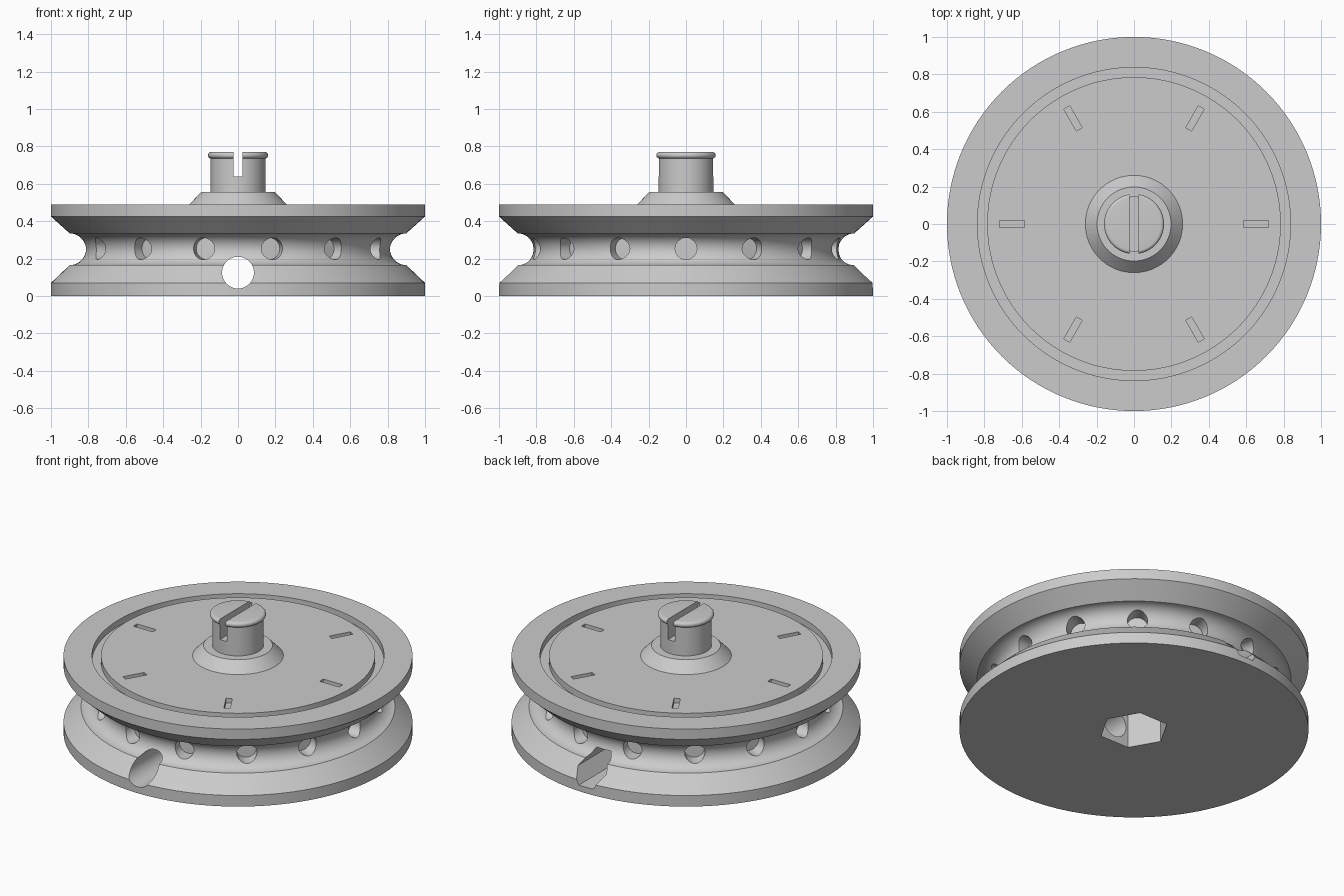
import bpy, bmesh
from math import pi, cos, sin, radians
from mathutils import Matrix, Vector

cube = bpy.data.objects.get("Cube")
if cube:
    bpy.data.objects.remove(cube)

grey = bpy.data.materials.new("plain_grey")
grey.use_nodes = True
grey.diffuse_color = (0.6, 0.6, 0.6, 1)
grey.node_tree.nodes["Principled BSDF"].inputs["Base Color"].default_value = (0.6, 0.6, 0.6, 1)


def finish(bm, name):
    """Turn a bmesh into a linked grey object."""
    bmesh.ops.recalc_face_normals(bm, faces=bm.faces)
    mesh = bpy.data.meshes.new(name)
    bm.to_mesh(mesh)
    bm.free()
    mesh.materials.append(grey)
    obj = bpy.data.objects.new(name, mesh)
    bpy.context.collection.objects.link(obj)
    return obj


def lathe(name, profile, steps):
    """Spin a profile of (radius, height) points about z."""
    bm = bmesh.new()
    verts = [bm.verts.new((r, 0, z)) for r, z in profile]
    edges = [bm.edges.new(pair) for pair in zip(verts, verts[1:])]
    bmesh.ops.spin(bm, geom=verts + edges, cent=(0, 0, 0), axis=(0, 0, 1),
                   angle=2 * pi, steps=steps)
    bmesh.ops.remove_doubles(bm, verts=bm.verts, dist=0.0002)
    return finish(bm, name)


def arc(r, z, radius, start, end, count):
    angles = [radians(start + (end - start) * i / count) for i in range(count + 1)]
    return [(r + radius * cos(a), z + radius * sin(a)) for a in angles]


def add_prism(bm, sides, radius, start, end):
    """Prism with the given number of sides between two points."""
    start, end = Vector(start), Vector(end)
    axis = end - start
    place = Matrix.Translation((start + end) / 2) @ axis.to_track_quat('Z', 'X').to_matrix().to_4x4()
    bmesh.ops.create_cone(bm, cap_ends=True, segments=sides, radius1=radius,
                          radius2=radius, depth=axis.length, matrix=place)


def add_box(bm, size, centre, turn=0):
    place = Matrix.Rotation(turn, 4, 'Z') @ Matrix.Translation(centre) @ Matrix.Diagonal((*size, 1))
    bmesh.ops.create_cube(bm, size=1, matrix=place)


def cut(obj, bm):
    """Subtract a bmesh from an object."""
    cutter = finish(bm, "cutter")
    cutter.hide_render = True
    mod = obj.modifiers.new("cut", 'BOOLEAN')
    mod.operation = 'DIFFERENCE'
    mod.solver = 'EXACT'
    mod.object = cutter
    bpy.context.view_layer.objects.active = obj
    bpy.ops.object.modifier_apply(modifier=mod.name)
    bpy.data.objects.remove(cutter)


# Grooved wheel with a ring channel in its top face
top = 0.49
wheel = lathe("wheel", [(0, 0), (1, 0), (1, 0.07)]
              + arc(0.9, 0.25, 0.085, 270, 90, 20)
              + [(1, 0.425), (1, top), (0.837, top), (0.837, top - 0.04),
                 (0.785, top - 0.04), (0.785, top), (0, top)], 128)

# Round sockets around the groove
bm = bmesh.new()
for i in range(14):
    d = Vector((cos(2 * pi * i / 14), sin(2 * pi * i / 14), 0))
    z = Vector((0, 0, 0.253))
    add_prism(bm, 32, 0.058, d * 0.75 + z, d + z)
cut(wheel, bm)

# Radial slots in the top face
bm = bmesh.new()
for i in range(6):
    add_box(bm, (0.135, 0.036, 0.08), (0.652, 0, top + 0.01), i * pi / 3)
cut(wheel, bm)

# Hexagonal pocket underneath
bm = bmesh.new()
add_prism(bm, 6, 0.2, (0, 0, -0.1), (0, 0, 0.25))
bmesh.ops.rotate(bm, verts=bm.verts, matrix=Matrix.Rotation(pi / 6, 3, 'Z'))
if max(v.co.x for v in bm.verts) < 0.19:
    bmesh.ops.rotate(bm, verts=bm.verts, matrix=Matrix.Rotation(pi / 6, 3, 'Z'))
cut(wheel, bm)

# Round bore from the front, hexagonal bore from the back
bm = bmesh.new()
add_prism(bm, 48, 0.085, (0, -1.1, 0.125), (0, 0, 0.125))
cut(wheel, bm)
bm = bmesh.new()
add_prism(bm, 6, 0.1, (0, -0.02, 0.125), (0, 1.1, 0.125))
if max(v.co.x for v in bm.verts) < 0.095:
    bmesh.ops.rotate(bm, verts=bm.verts, cent=(0, 0, 0.125), matrix=Matrix.Rotation(pi / 6, 3, 'Y'))
cut(wheel, bm)

# Conical boss and slotted post with a rounded lip
boss = lathe("boss", [(0, top - 0.01), (0.26, top - 0.01), (0.26, top),
                      (0.198, 0.555), (0, 0.555)], 96)
post = lathe("post", [(0, 0.545), (0.147, 0.545), (0.147, 0.735)]
             + arc(0.143, 0.7525, 0.0175, -75, 90, 10) + [(0, 0.77)], 64)
bm = bmesh.new()
add_box(bm, (0.046, 0.5, 0.2), (0, 0, 0.74))
cut(post, bm)

# Smooth the curves, keep the edges sharp
for obj in (wheel, boss, post):
    bpy.ops.object.select_all(action='DESELECT')
    obj.select_set(True)
    bpy.context.view_layer.objects.active = obj
    bpy.ops.object.shade_smooth_by_angle(angle=radians(30))
